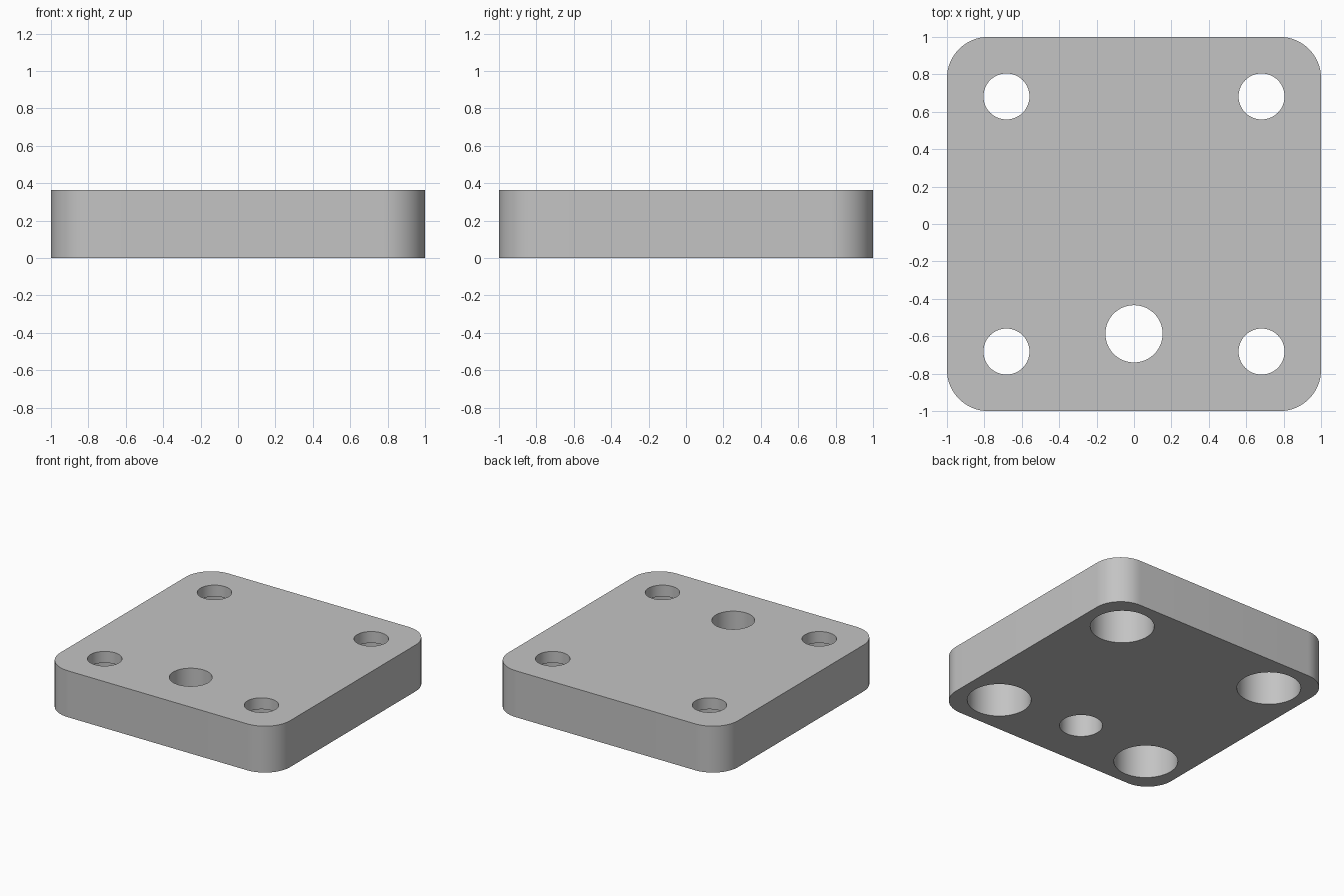
import bpy
import bmesh

HEIGHT = 0.365
RADIUS = 0.22      # rounded plate corners
INSET = 0.682      # corner hole position
LIP = 0.09         # thickness left above each counterbore

cube = bpy.data.objects.get("Cube")
if cube:
    bpy.data.objects.remove(cube, do_unlink=True)

grey = bpy.data.materials.new("plain grey")
grey.use_nodes = True
colour = (0.55, 0.55, 0.55, 1)
grey.diffuse_color = colour
grey.node_tree.nodes["Principled BSDF"].inputs["Base Color"].default_value = colour


def make_object(name, bm):
    mesh = bpy.data.meshes.new(name)
    bm.to_mesh(mesh)
    bm.free()
    obj = bpy.data.objects.new(name, mesh)
    bpy.context.collection.objects.link(obj)
    mesh.materials.append(grey)
    return obj


def cut_hole(target, x, y, radius, bottom, top):
    """Cut a vertical round hole, then remove the cutter."""
    bpy.ops.mesh.primitive_cylinder_add(
        vertices=64, radius=radius, depth=top - bottom,
        location=(x, y, (top + bottom) / 2))
    cutter = bpy.context.object
    cutter.name = "hole_cutter"
    cutter.hide_render = True
    cutter.data.materials.append(grey)
    mod = target.modifiers.new("hole", 'BOOLEAN')
    mod.operation = 'DIFFERENCE'
    mod.solver = 'EXACT'
    mod.object = cutter
    bpy.context.view_layer.objects.active = target
    bpy.ops.object.modifier_apply(modifier=mod.name)
    bpy.data.objects.remove(cutter, do_unlink=True)


# Slab with rounded vertical corners
bm = bmesh.new()
bmesh.ops.create_cube(bm, size=2)
for v in bm.verts:
    v.co.z = HEIGHT if v.co.z > 0 else 0
uprights = [e for e in bm.edges
            if abs(e.verts[0].co.z - e.verts[1].co.z) > HEIGHT / 2]
bmesh.ops.bevel(bm, geom=uprights, offset=RADIUS, segments=16,
                profile=0.5, affect='EDGES')
plate = make_object("mounting_plate", bm)

# Corner holes, counterbored from below
for x in (-INSET, INSET):
    for y in (-INSET, INSET):
        cut_hole(plate, x, y, 0.228, -0.1, HEIGHT - LIP)
        cut_hole(plate, x, y, 0.123, HEIGHT - LIP - 0.1, HEIGHT + 0.1)

# Plain through hole near the front
cut_hole(plate, 0, -0.587, 0.153, -0.1, HEIGHT + 0.1)

# Smooth walls, crisp rims
bpy.ops.object.select_all(action='DESELECT')
plate.select_set(True)
bpy.context.view_layer.objects.active = plate
bpy.ops.object.shade_smooth_by_angle(angle=0.6)
